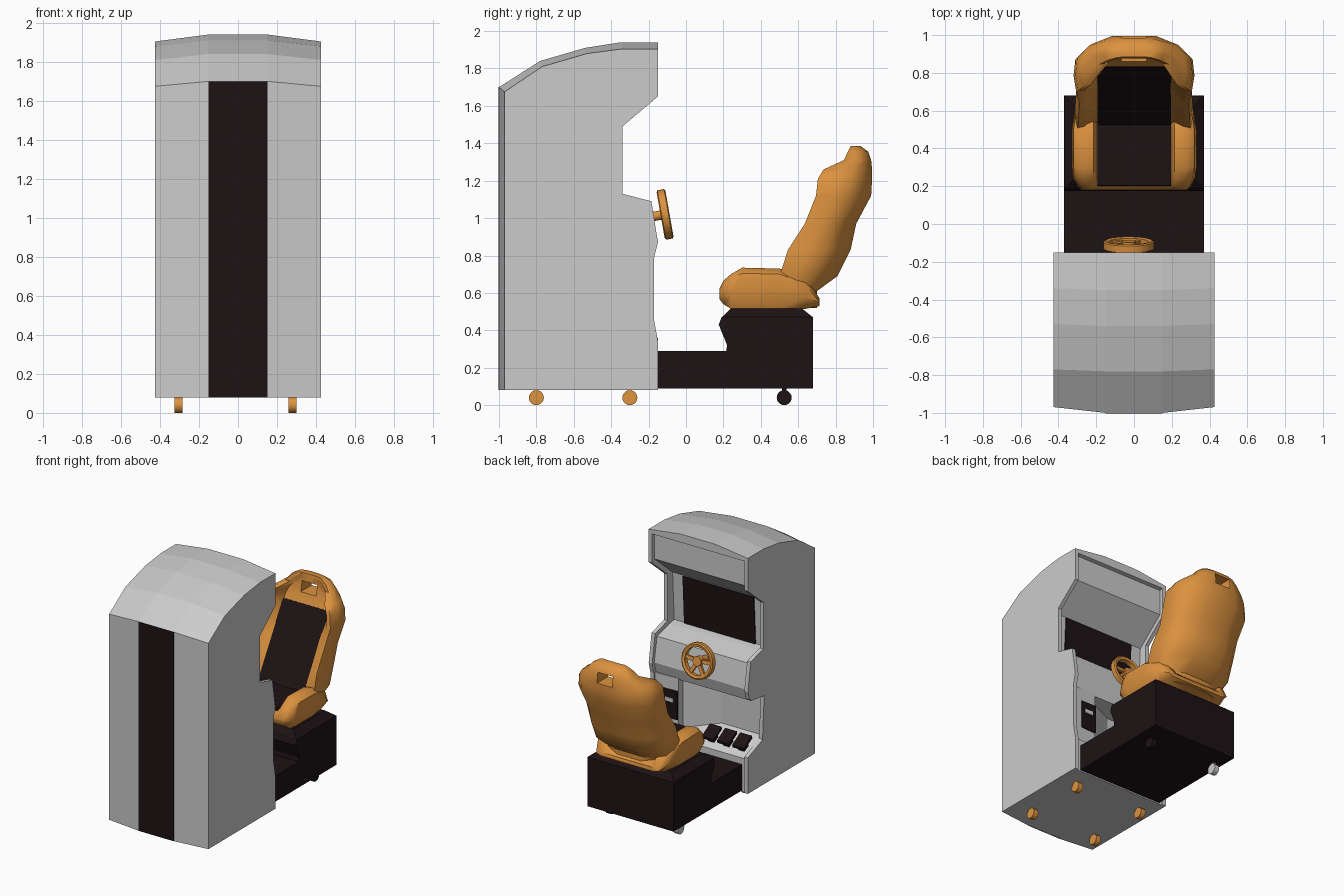
import bpy, bmesh, math
from mathutils import Matrix

if "Cube" in bpy.data.objects:
    bpy.data.objects.remove(bpy.data.objects["Cube"])


def material(name, rgb):
    m = bpy.data.materials.new(name)
    m.diffuse_color = (*rgb, 1)
    m.use_nodes = True
    m.node_tree.nodes["Principled BSDF"].inputs["Base Color"].default_value = m.diffuse_color
    return m


ORANGE = material("orange", (0.72, 0.29, 0.05))
BLACK = material("black", (0.012, 0.006, 0.007))


def make(name, bm, mat=None):
    bmesh.ops.recalc_face_normals(bm, faces=bm.faces)
    me = bpy.data.meshes.new(name)
    bm.to_mesh(me)
    bm.free()
    ob = bpy.data.objects.new(name, me)
    bpy.context.collection.objects.link(ob)
    if mat:
        me.materials.append(mat)
    return ob


def loft(name, rings, mat=None, closed=False):
    """Skin a list of closed cross-sections; cap the ends unless closed."""
    bm = bmesh.new()
    vs = [[bm.verts.new(p) for p in r] for r in rings]
    n = len(rings[0])
    for a, b in zip(vs, vs[1:] + (vs[:1] if closed else [])):
        for i in range(n):
            j = (i + 1) % n
            bm.faces.new((a[i], a[j], b[j], b[i]))
    if not closed:
        bm.faces.new(vs[0])
        bm.faces.new(vs[-1])
    return make(name, bm, mat)


def extrude_x(name, prof, x0, x1, mat=None):
    return loft(name, [[(x, y, z) for y, z in prof] for x in (x0, x1)], mat)


def box(name, x0, x1, y0, y1, z0, z1, mat=None):
    return extrude_x(name, [(y0, z0), (y1, z0), (y1, z1), (y0, z1)], x0, x1, mat)


def cylinder(name, r, depth, mtx, mat=None, sides=20):
    bm = bmesh.new()
    bmesh.ops.create_cone(bm, cap_ends=True, segments=sides, radius1=r, radius2=r,
                          depth=depth, matrix=mtx)
    return make(name, bm, mat)


def smooth(ob, angle):
    bpy.ops.object.select_all(action='DESELECT')
    ob.select_set(True)
    bpy.context.view_layer.objects.active = ob
    bpy.ops.object.shade_smooth_by_angle(angle=math.radians(angle))


# Cabinet body: faceted back and roof, recessed player side
side_path = [(-.97, .08), (-.97, 1.675), (-.77, 1.81), (-.53, 1.88), (-.34, 1.905), (-.15, 1.905)]
mid_path = [(-1, .08), (-1, 1.70), (-.78, 1.84), (-.54, 1.91), (-.35, 1.94), (-.15, 1.94)]
inner = [(-.15, 1.875), (-.18, 1.87), (-.18, 1.67), (-.40, 1.485), (-.42, 1.11), (-.36, 1.10),
         (-.21, 1.06), (-.175, .87), (-.20, .78), (-.36, .76), (-.36, .45), (-.16, .34), (-.16, .08)]
loft("cabinet_body", [[(x, y, z) for y, z in path + inner] for x, path in
                      ((-.42, side_path), (-.15, mid_path), (.15, mid_path), (.42, side_path))])
box("back_stripe", -.15, .15, -1.002, -.99, .08, 1.70, BLACK)

# Side panels: the left one is cut away beside the pedals
upper = side_path + [(-.15, 1.65), (-.34, 1.49), (-.34, 1.13), (-.185, 1.09), (-.15, .87)]
extrude_x("side_panel_right", upper + [(-.17, .79), (-.17, .45), (-.15, .34), (-.15, .08)], .395, .425)
extrude_x("side_panel_left", upper + [(-.17, .80), (-.35, .77), (-.33, .43), (-.15, .36), (-.15, .08)],
          -.425, -.395)

# Screen, coin box and coin door
extrude_x("screen", [(-.43, 1.09), (-.412, 1.09), (-.392, 1.48), (-.43, 1.48)], -.305, .305, BLACK)
plan = [(.40, -.185), (.20, -.195), (.20, -.25), (-.05, -.358), (.40, -.37)]
loft("coin_box", [[(x, y, z) for x, y in plan] for z in (.33, .79)])
box("coin_door", .205, .335, -.21, -.183, .47, .69, BLACK)
box("coin_slot", .235, .305, -.19, -.178, .60, .63)

# Pedals on the sloped foot rest
for i, x in enumerate((-.07, -.20, -.33)):
    extrude_x(f"pedal_plate_{i}", [(-.165, .415), (-.17, .395), (-.27, .455), (-.265, .475)],
              x - .05, x + .05, BLACK)
    extrude_x(f"pedal_arm_{i}", [(-.20, .42), (-.235, .44), (-.26, .39), (-.21, .36)],
              x - .025, x + .025, BLACK)

# Steering wheel, tilted towards the driver
wheel_mtx = Matrix.Translation((-.028, -.112, 1.02)) @ Matrix.Rotation(math.radians(-80), 4, 'X')
N = 24
rim = loft("wheel_rim", [[(r * math.cos(a), r * math.sin(a), z) for r, z in
                          ((.134, -.018), (.134, .018), (.124, .024), (.105, .018), (.105, -.018), (.124, -.024))]
                         for a in (2 * math.pi * k / N for k in range(N))], ORANGE, True)
rim.matrix_world = wheel_mtx
smooth(rim, 40)
for i, deg in enumerate((-5, 60, 120, 185)):
    spoke = box(f"wheel_spoke_{i}", .02, .112, -.014, .014, -.01, .01, ORANGE)
    spoke.matrix_world = wheel_mtx @ Matrix.Rotation(math.radians(deg), 4, 'Z')
hub = cylinder("wheel_hub", .036, .04, wheel_mtx, ORANGE)
column = cylinder("wheel_column", .025, .11, wheel_mtx @ Matrix.Translation((0, 0, -.06)), ORANGE)
smooth(hub, 40)
smooth(column, 40)

# Seat platform
extrude_x("platform", [(-.16, .09), (.68, .09), (.68, .47), (.19, .47), (.175, .43), (.22, .32),
                       (.215, .29), (-.16, .29)], -.37, .37, BLACK)
loft("platform_top", [[(-w, y0, z), (w, y0, z), (w, y1, z), (-w, y1, z)]
                      for w, y0, y1, z in ((.37, .19, .68, .469), (.31, .24, .62, .517))], BLACK)


# Bucket seat: mirrored half sections skinned along cushion and backrest
def mirrored(half):
    return half + [(-x, y, z) for x, y, z in reversed(half) if x > 0]


cushion = []
for y, w, zb, zt, zc in ((.18, .28, .565, .625, .60), (.20, .30, .54, .665, .64), (.24, .32, .515, .70, .655),
                         (.30, .33, .515, .735, .655), (.50, .33, .515, .73, .655),
                         (.64, .31, .515, .68, .63), (.715, .27, .53, .57, .56)):
    cushion.append(mirrored([(0, y, zb), (w - .04, y, zb), (w, y, zb * .6 + zt * .4), (w - .01, y, zt - .03),
                             (w - .05, y, zt), (.215, y, zt - .01), (.195, y, zc), (0, y, zc)]))
smooth(loft("seat_cushion", cushion, ORANGE), 45)

back = []
for z, w, yf, yp, yb in ((.52, .26, .52, .54, .70), (.61, .28, .51, .53, .70), (.69, .315, .50, .55, .81),
                         (.83, .31, .545, .636, .88), (.97, .305, .635, .719, .91), (1.12, .32, .695, .807, .99),
                         (1.21, .31, .705, .85, .995), (1.26, .275, .735, .865, .995),
                         (1.31, .20, .845, .875, .99), (1.355, .16, .865, .88, .975), (1.385, .11, .88, .885, .935)):
    m = yf * .4 + yb * .6
    px = min(.195, w * .6)
    back.append(mirrored([(0, yp, z), (px, yp, z), (w - .05, yf + .005, z), (w - .015, yf, z), (w, yf * .7 + yb * .3, z),
                          (w * .97, m, z), (w * .75, m * .4 + yb * .6, z), (w * .38, yb, z), (0, yb, z)]))
shell = loft("seat_back", back, ORANGE)

# Headrest slot
cutter = box("slot_cutter", -.065, .065, .7, 1.2, 1.245, 1.325)
cutter.hide_render = True
mod = shell.modifiers.new("slot", 'BOOLEAN')
mod.object = cutter
mod.solver = 'EXACT'
bpy.context.view_layer.objects.active = shell
bpy.ops.object.modifier_apply(modifier="slot")
bpy.data.objects.remove(cutter)
smooth(shell, 45)

# Black upholstery running from cushion to backrest
extrude_x("upholstery", [(.20, .62), (.205, .665), (.525, .665), (.83, 1.175), (.86, 1.165), (.56, .62)],
          -.193, .197, BLACK)

# Wheels underneath
turn = Matrix.Rotation(math.pi / 2, 4, 'Y')
for y, label, mats in ((-.8, "front", (ORANGE, ORANGE)), (-.3, "middle", (ORANGE, ORANGE)),
                       (.525, "rear", (None, BLACK))):
    for x, mat in zip((-.305, .28), mats):
        c = cylinder(f"caster_{label}", .04, .04, Matrix.Translation((x, y, .04)) @ turn, mat)
        smooth(c, 40)
        box(f"caster_mount_{label}", x - .012, x + .012, y - .012, y + .012, .06, .10, mat)
